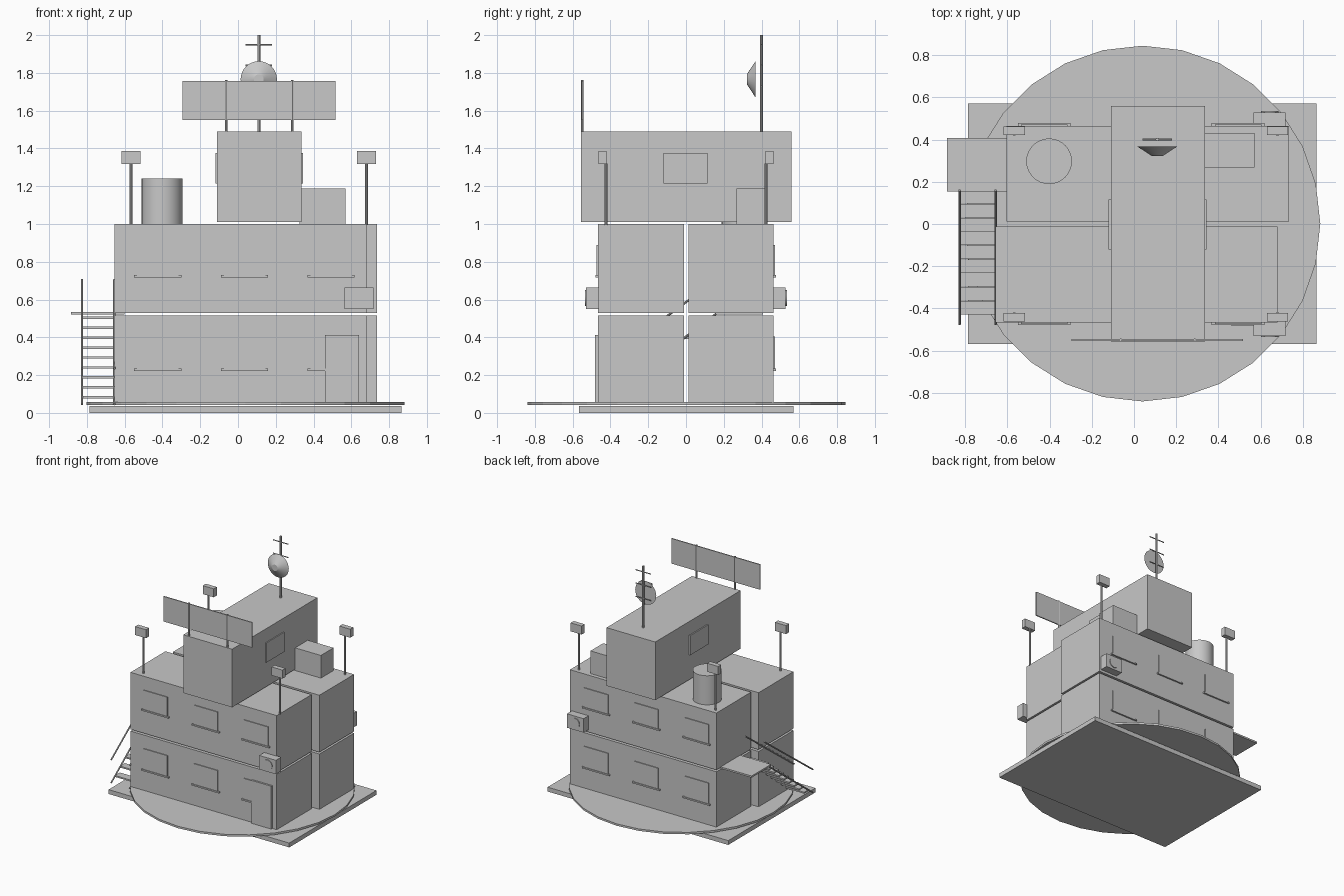
import bpy, bmesh, math
from mathutils import Vector

if "Cube" in bpy.data.objects:
    bpy.data.objects.remove(bpy.data.objects["Cube"], do_unlink=True)

grey = bpy.data.materials.new("light_grey")
grey.use_nodes = True
grey.diffuse_color = (0.58, 0.58, 0.58, 1)
grey.node_tree.nodes["Principled BSDF"].inputs["Base Color"].default_value = (0.58, 0.58, 0.58, 1)


def finish(obj, name):
    obj.name = name
    obj.data.name = name
    obj.data.materials.append(grey)
    return obj


def box(name, x, y, z):
    """Box from (min, max) ranges along each axis."""
    lo, hi = Vector((x[0], y[0], z[0])), Vector((x[1], y[1], z[1]))
    bm = bmesh.new()
    bmesh.ops.create_cube(bm, size=1)
    for v in bm.verts:
        v.co = (lo + hi) / 2 + v.co * (hi - lo)
    mesh = bpy.data.meshes.new(name)
    bm.to_mesh(mesh)
    bm.free()
    obj = bpy.data.objects.new(name, mesh)
    bpy.context.collection.objects.link(obj)
    return finish(obj, name)


def cone(name, center, r1, r2, depth, sides, rot=(0, 0, 0), smooth=True):
    bpy.ops.mesh.primitive_cone_add(vertices=sides, radius1=r1, radius2=r2, depth=depth,
                                    location=center, rotation=rot)
    obj = bpy.context.object
    if smooth:
        bpy.ops.object.shade_smooth_by_angle()
    return finish(obj, name)


def bar(name, a, b, r, sides=8):
    """Round bar between two points."""
    a, b = Vector(a), Vector(b)
    rot = (b - a).to_track_quat('Z', 'Y').to_euler()
    return cone(name, (a + b) / 2, r, r, (b - a).length, sides, rot)


# Ground slab and round terrace
box("ground_slab", (-0.785, 0.865), (-0.567, 0.57), (0, 0.036))
cone("terrace_disc", (0.04, 0.002, 0.05), 0.842, 0.842, 0.016, 28, smooth=False)

# Four main blocks, two per floor, with narrow gaps
for floor, z in (("lower", (0.055, 0.515)), ("upper", (0.53, 1.0))):
    box(floor + "_front_block", (-0.655, 0.68), (-0.466, -0.011), z)
    box(floor + "_back_block", (-0.603, 0.735), (0.012, 0.464), z)

# Wall windows with sills, and wall units, on both long sides
for side, wall, s in (("front", -0.466, -1), ("back", 0.464, 1)):
    def span(d0, d1):
        return sorted((wall + s * d0, wall + s * d1))
    for floor, z0, z1 in (("lower", 0.235, 0.405), ("upper", 0.73, 0.888)):
        for i, x in enumerate((-0.425, 0.035, 0.493)):
            box(f"{side}_{floor}_window_{i}", (x - 0.11, x + 0.11), span(-0.002, 0.007), (z0, z1))
            box(f"{side}_{floor}_sill_{i}", (x - 0.125, x + 0.125), span(-0.002, 0.013), (z0 - 0.012, z0))
    box(side + "_wall_unit", (0.565, 0.717), span(-0.005, 0.064), (0.55, 0.665))
    cone(side + "_wall_unit_fan", (0.643, wall + s * 0.066, 0.608), 0.042, 0.042, 0.008, 24,
         (math.pi / 2, 0, 0))

# Front door
box("door", (0.46, 0.64), (-0.481, -0.464), (0.055, 0.412))

# Penthouse with side windows
box("penthouse", (-0.11, 0.335), (-0.556, 0.558), (1.01, 1.49))
box("penthouse_left_window", (0.333, 0.343), (-0.12, 0.115), (1.215, 1.377))
box("penthouse_right_window", (-0.12, -0.108), (-0.12, 0.115), (1.215, 1.377))

# Signboard panel on two posts
box("sign_panel", (-0.295, 0.515), (-0.553, -0.544), (1.55, 1.757))
for i, x in enumerate((-0.063, 0.288)):
    bar(f"sign_post_{i}", (x, -0.549, 1.49), (x, -0.549, 1.763), 0.007)

# Roof tank and roof box
cone("roof_tank", (-0.402, 0.297, 1.12), 0.108, 0.108, 0.24, 32)
box("roof_box", (0.325, 0.57), (0.267, 0.432), (1.0, 1.187))

# Flood lights on the roof corners
for side_x, x in (("right", -0.567), ("left", 0.68)):
    for side_y, s in (("front", -1), ("back", 1)):
        name = f"{side_y}_{side_x}_lamp"
        bar(name + "_pole", (x, s * 0.424, 0.995), (x, s * 0.424, 1.32), 0.008)
        box(name + "_head", (x - 0.05, x + 0.05), sorted((s * 0.422, s * 0.462)), (1.317, 1.387))

# Antenna mast, cross bars and dish
bar("antenna_mast", (0.11, 0.4, 1.485), (0.11, 0.4, 2.0), 0.008)
for i, z in enumerate((1.95, 1.84, 1.73)):
    bar(f"antenna_bar_{i}", (0.04, 0.4, z), (0.18, 0.4, z), 0.004)
cone("dish", (0.11, 0.345, 1.766), 0.096, 0.026, 0.046, 32, (math.pi / 2, 0, 0))

# Outside landing and stair
box("landing", (-0.885, -0.6), (0.155, 0.408), (0.52, 0.534))
for i in range(9):
    y, z = 0.128 - 0.0655 * i, 0.503 - 0.0525 * i
    box(f"stair_tread_{i}", (-0.825, -0.657), (y - 0.032, y + 0.032), (z - 0.006, z + 0.006))
for side, x in (("outer", -0.826), ("inner", -0.655)):
    bar(side + "_stringer", (x, 0.16, 0.525), (x, -0.475, 0.045), 0.006)
    bar(side + "_handrail", (x, 0.16, 0.705), (x, -0.475, 0.235), 0.006)
